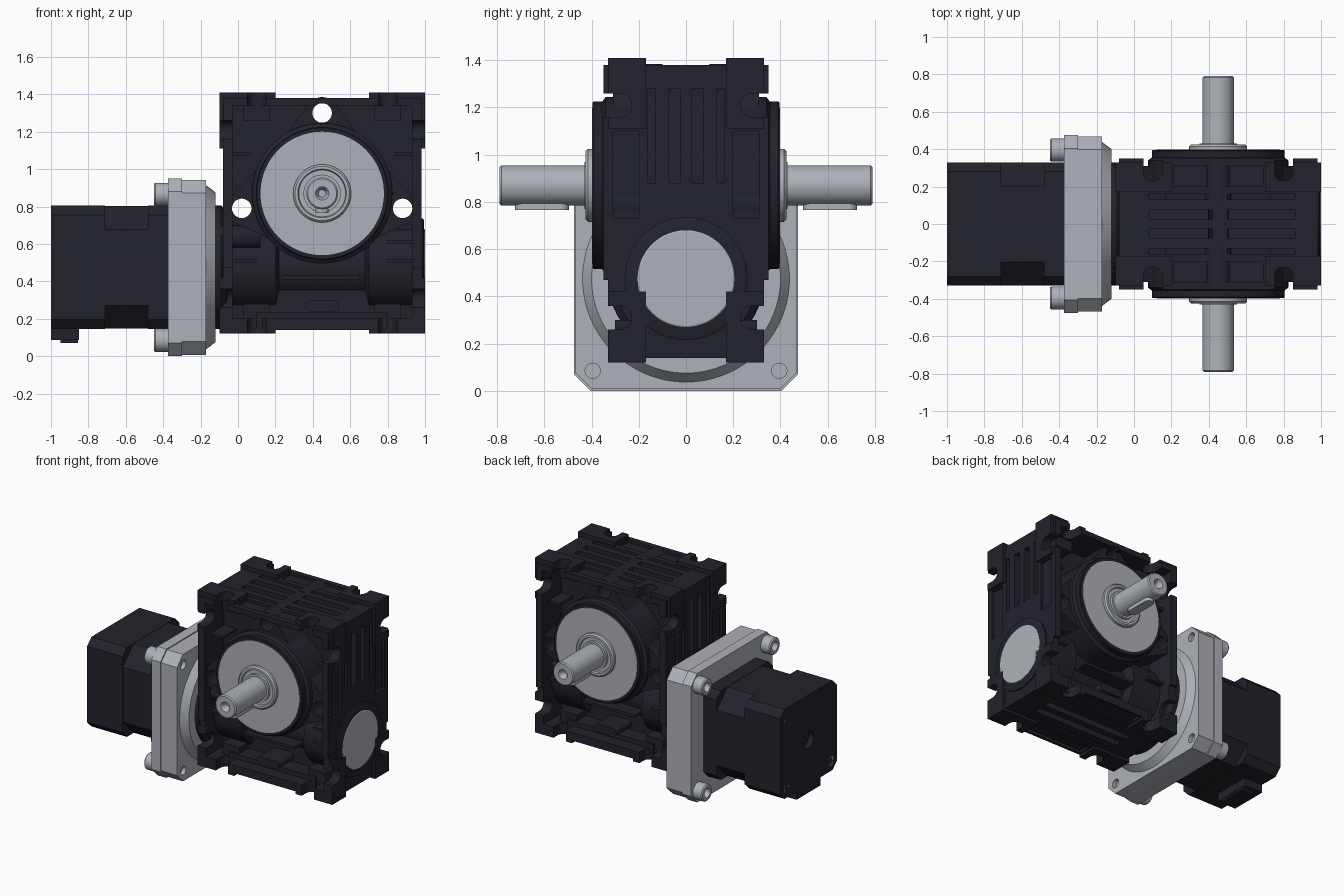
import bpy, bmesh, math
from mathutils import Vector, geometry

cube = bpy.data.objects.get("Cube")
if cube:
    bpy.data.objects.remove(cube, do_unlink=True)


def material(name, rgb):
    m = bpy.data.materials.new(name)
    m.use_nodes = True
    m.diffuse_color = (*rgb, 1)
    b = m.node_tree.nodes["Principled BSDF"]
    b.inputs["Base Color"].default_value = (*rgb, 1)
    b.inputs["Roughness"].default_value = 0.6
    return m


DARK = material("dark cast metal", (0.016, 0.016, 0.025))
LIGHT = material("light machined metal", (0.42, 0.44, 0.48))


def place(axis, u, v, t):
    return Vector({"x": (t, u, v), "y": (u, t, v), "z": (u, v, t)}[axis])


def add_prism(bm, pts, axis, a, b):
    """Extrude the convex outline of 2D points along an axis."""
    pts = [Vector(p) for p in pts]
    loop = [pts[i] for i in geometry.convex_hull_2d(pts)]
    low = [bm.verts.new(place(axis, p.x, p.y, a)) for p in loop]
    top = [bm.verts.new(place(axis, p.x, p.y, b)) for p in loop]
    bm.faces.new(low)
    bm.faces.new(top)
    for i in range(len(loop)):
        j = (i + 1) % len(loop)
        bm.faces.new((low[i], low[j], top[j], top[i]))


def finish(name, bm, mat):
    bmesh.ops.recalc_face_normals(bm, faces=bm.faces)
    me = bpy.data.meshes.new(name)
    bm.to_mesh(me)
    bm.free()
    me.materials.append(mat)
    ob = bpy.data.objects.new(name, me)
    bpy.context.collection.objects.link(ob)
    return ob


def prisms(name, items, mat):
    bm = bmesh.new()
    for item in items:
        add_prism(bm, *item)
    return finish(name, bm, mat)


def lathe(name, profile, axis, centre, mat, seg=64):
    """Revolve (radius, distance) points around an axis."""
    bm, rings = bmesh.new(), []
    for r, t in profile:
        rings.append([bm.verts.new(place(axis, *p, t)) for p in circle(*centre, r, seg)])
    for p, q in zip(rings, rings[1:]):
        for i in range(seg):
            j = (i + 1) % seg
            bm.faces.new((p[i], p[j], q[j], q[i]))
    bm.faces.new(rings[0])
    bm.faces.new(rings[-1])
    return finish(name, bm, mat)


def circle(u, v, r, n=40):
    return [(u + r * math.cos(k * math.tau / n), v + r * math.sin(k * math.tau / n)) for k in range(n)]


def rect(u0, u1, v0, v1):
    return [(u0, v0), (u1, v0), (u1, v1), (u0, v1)]


def octagon(u, v, h, c):
    return [(u + s * a, v + t * b) for s in (1, -1) for t in (1, -1) for a, b in ((h, h - c), (h - c, h))]


def cut(ob, items):
    cutter = prisms("cutter", items, ob.data.materials[0])
    cutter.hide_render = True
    mod = ob.modifiers.new("cut", "BOOLEAN")
    mod.operation, mod.solver, mod.object = "DIFFERENCE", "EXACT", cutter
    bpy.context.view_layer.objects.active = ob
    bpy.ops.object.modifier_apply(modifier=mod.name)
    bpy.data.objects.remove(cutter, do_unlink=True)


SIDES = (1, -1)
HX, HZ = 0.45, 0.87      # output shaft axis
WZ = 0.475               # motor and worm axis
EARS = [(0.45, 1.3), (0.02, 0.79), (0.88, 0.79)]

# Gearbox housing, with corner pads
housing = prisms("gearbox_housing", [(rect(-0.08, 0.98, 0.14, 1.38), "y", -0.35, 0.35)], DARK)
pads = prisms("corner_pads", [(rect(x, x + 0.3, z, z + 0.3), "y", s * 0.17, s * 0.33)
                              for x in (-0.1, 0.7) for z in (0.12, 1.11) for s in SIDES], DARK)
pockets = [(rect(-0.03, 0.93, 0.2, 1.34), "y", s * 0.12, s * 0.5) for s in SIDES]
notches = []
for s in SIDES:
    for x in (0.1, 0.8):
        for a, b in ((0.05, 0.2), (1.33, 1.5)):
            notches.append((circle(x, s * 0.28, 0.05) + rect(x - 0.05, x + 0.05, s * 0.28, s * 0.45), "z", a, b))
    for z in (0.31, 1.21):
        for a, b in ((-0.2, -0.03), (0.93, 1.1)):
            notches.append((circle(s * 0.28, z, 0.05) + rect(s * 0.28, s * 0.45, z - 0.05, z + 0.05), "x", a, b))
through = [(circle(x, z, 0.052), "y", -0.6, 0.6) for x, z in EARS]
for ob in (housing, pads):
    for group in (pockets, notches, through):
        cut(ob, group)
cut(housing, [(rect(-0.2, 1.1, 0, 0.47), "y", s * 0.33, s * 0.5) for s in SIDES])

# Cooling grooves and shallow panels on the top, bottom and ends
grooves, panels = [], []
for s in SIDES:
    for y0, y1, d in ((0.025, 0.075, 0.08), (0.13, 0.16, 0.03)):
        ys = sorted((s * y0, s * y1))
        grooves.append((rect(0.08, 0.42, *ys), "z", 1.38 - d, 1.5))
        grooves.append((rect(0.5, 0.86, *ys), "z", 1.38 - d, 1.5))
        grooves.append((rect(0.1, 0.8, *ys), "z", 0, 0.14 + d / 2))
        grooves.append((rect(*ys, 0.88, 1.28), "x", 0.98 - d, 1.1))
        grooves.append((rect(*ys, 0.88, 1.28), "x", -0.2, d - 0.08))
    ys = sorted((s * 0.2, s * 0.31))
    panels.append((rect(0.21, 0.69, *ys), "z", 1.36, 1.5))
    panels.append((rect(0.21, 0.69, *ys), "z", 0, 0.16))
    panels.append((rect(*ys, 0.73, 1.1), "x", 0.96, 1.1))
    panels.append((rect(*ys, 0.73, 1.1), "x", -0.2, -0.06))
cut(housing, grooves)
cut(housing, panels)

# Worm tube through the lower housing, with larger bearing ends
lathe("worm_tube", [(0.235, -0.06), (0.235, 0.2), (0.17, 0.22), (0.17, 0.68), (0.235, 0.7),
                    (0.235, 0.93), (0.26, 0.94), (0.26, 0.99), (0.25, 0.995)], "x", (0, WZ), DARK)
lathe("worm_end_cap", [(0.205, 0.95), (0.205, 0.997), (0.2, 1.0)], "x", (0, WZ), LIGHT)

for s, side in ((-1, "front"), (1, "back")):
    # Hub, ears and bearing cover
    ears = prisms(side + "_ears", [(circle(x, z, 0.085) + circle(HX, HZ, 0.34, 64), "y", s * 0.1, s * 0.31)
                                   for x, z in EARS[:1]], DARK)
    for x, z in EARS[1:]:
        ear = prisms(side + "_side_ear", [(circle(x, z, 0.085) + circle(HX, HZ, 0.34, 64),
                                           "y", s * 0.1, s * 0.31)], DARK)
        cut(ear, through)
    cut(ears, through)
    lathe(side + "_hub", [(0.375, s * 0.1), (0.375, s * 0.34), (0.355, s * 0.355), (0.355, s * 0.39),
                          (0.35, s * 0.395)], "y", (HX, HZ), DARK, 96)
    lathe(side + "_cover", [(0.33, s * 0.36), (0.33, s * 0.398)], "y", (HX, HZ), LIGHT, 96)
    lathe(side + "_bearing_collar", [(0.155, s * 0.38), (0.155, s * 0.415), (0.145, s * 0.425), (0.13, s * 0.425),
                                     (0.125, s * 0.41), (0.1, s * 0.41), (0.1, s * 0.43)], "y", (HX, HZ), LIGHT)
    # Output shaft with centre drilling and key
    lathe(side + "_shaft", [(0.085, s * 0.38), (0.085, s * 0.782), (0.077, s * 0.79), (0.036, s * 0.79),
                            (0.028, s * 0.78), (0.02, s * 0.74)], "y", (HX, HZ), LIGHT)
    prisms(side + "_key", [(circle(HX, s * 0.53, 0.035) + circle(HX, s * 0.69, 0.035), "z", 0.765, 0.85)], LIGHT)
    # Ribs in the side pocket
    ribs = [(-0.05, 0.07, 1.07, 1.09), (0.84, 0.95, 1.07, 1.09), (-0.05, 0.1, 0.5, 0.52),
            (0.8, 0.95, 0.5, 0.52), (0.8, 0.95, 0.6, 0.62), (0.23, 0.65, 0.41, 0.43)]
    prisms(side + "_pocket_ribs", [(rect(*r), "y", s * 0.1, s * 0.27) for r in ribs], DARK)
    prisms(side + "_lower_tab", [(circle(0.39, 0.27, 0.03) + circle(0.51, 0.27, 0.03), "y", s * 0.1, s * 0.3),
                                 (rect(0.1, 0.8, 0.15, 0.235), "y", s * 0.1, s * 0.24)], DARK)
    # Bolt bosses inside the corners
    prisms(side + "_bolt_bosses", [(rect(x - 0.07, x + 0.07, a, b), "y", s * 0.1, s * 0.225)
                                   for x in (0.1, 0.8) for a, b in ((0.15, 0.28), (1.26, 1.36))], DARK)
lathe("breather_stub", [(0.06, -0.12), (0.06, 0.12)], "x", (-0.22, 0.64), DARK, 32)

# Adapter flange between motor and gearbox
lathe("input_neck", [(0.33, -0.14), (0.33, -0.09), (0.3, -0.06)], "x", (0, WZ), DARK)
prisms("motor_flange", [(octagon(0, WZ, 0.475, 0.07), "x", -0.375, -0.3)], LIGHT)
adapter = prisms("adapter_flange", [(octagon(0, WZ, 0.468, 0.07), "x", -0.3, -0.17)], LIGHT)
CORNERS = [(s * 0.395, WZ + t * 0.39) for s in SIDES for t in SIDES]
cut(adapter, [(circle(y, z, 0.032), "x", -0.2, -0.1) for y, z in CORNERS])
lathe("adapter_boss", [(0.438, -0.2), (0.438, -0.17), (0.4, -0.12)], "x", (0, WZ), LIGHT, 96)
for i, c in enumerate(CORNERS):
    lathe(f"flange_screw_{i + 1}", [(0.062, -0.36), (0.062, -0.442), (0.055, -0.45), (0.034, -0.45),
                                    (0.03, -0.41)], "x", c, LIGHT, 32)

# Motor: end bells with a deeper-chamfered middle
bell = prisms("motor_rear_bell", [(octagon(0, WZ, 0.33, 0.05), "x", -1.0, -0.71)], DARK)
cut(bell, [(circle(0, WZ, 0.06), "x", -1.1, -0.96)])
prisms("motor_stator", [(octagon(0, WZ, 0.328, 0.125), "x", -0.72, -0.47)], DARK)
prisms("motor_front_bell", [(octagon(0, WZ, 0.33, 0.05), "x", -0.48, -0.37)], DARK)
for i, (s, t) in enumerate([(s, t) for s in SIDES for t in SIDES]):
    lathe(f"motor_screw_{i + 1}", [(0.036, -0.98), (0.036, -1.0), (0.018, -1.0), (0.015, -0.985)],
          "x", (s * 0.255, WZ + t * 0.255), LIGHT, 24)
prisms("motor_connector", [(rect(-1.0, -0.85, -0.14, 0.14), "z", 0.085, 0.16),
                           (rect(-0.95, -0.855, -0.11, 0.11), "z", 0.07, 0.1)], DARK)

# Smooth the round surfaces and keep hard edges
bpy.ops.object.select_all(action="DESELECT")
for ob in bpy.context.scene.objects:
    if ob.type == "MESH":
        ob.select_set(True)
        bpy.context.view_layer.objects.active = ob
bpy.ops.object.shade_smooth_by_angle(angle=math.radians(30))
